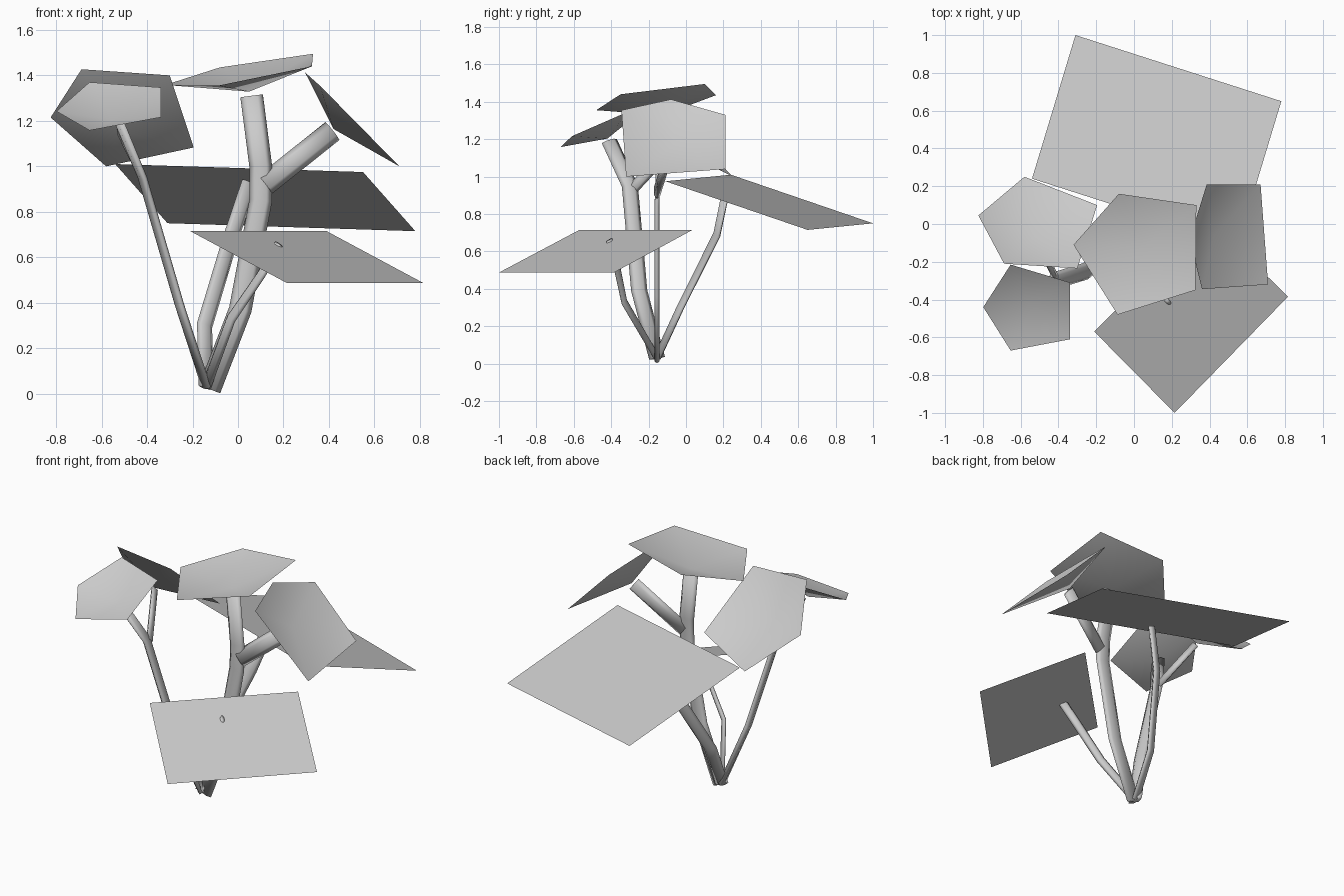
import bpy, bmesh
from math import cos, sin, pi
from mathutils import Vector

cube = bpy.data.objects.get("Cube")
if cube:
    bpy.data.objects.remove(cube)

grey = bpy.data.materials.new("plain_grey")
grey.use_nodes = True
grey.diffuse_color = (0.6, 0.6, 0.6, 1)
grey.node_tree.nodes["Principled BSDF"].inputs["Base Color"].default_value = (0.6, 0.6, 0.6, 1)


def add_object(name, bm, smooth=True):
    mesh = bpy.data.meshes.new(name)
    for face in bm.faces:
        face.smooth = smooth
    bm.to_mesh(mesh)
    bm.free()
    mesh.materials.append(grey)
    obj = bpy.data.objects.new(name, mesh)
    bpy.context.collection.objects.link(obj)


def stem(name, path, wide, width, thick, sides=6):
    """Flattened tube following a bent path."""
    bm = bmesh.new()
    pts = [Vector(p) for p in path]
    rings = []
    for i, p in enumerate(pts):
        along = (pts[min(i + 1, len(pts) - 1)] - pts[max(i - 1, 0)]).normalized()
        across = Vector(wide)
        across = (across - along * across.dot(along)).normalized()
        out = along.cross(across)
        angles = [2 * pi * k / sides for k in range(sides)]
        rings.append([bm.verts.new(p + across * cos(a) * width / 2 + out * sin(a) * thick / 2)
                      for a in angles])
    for low, high in zip(rings, rings[1:]):
        for k in range(sides):
            n = (k + 1) % sides
            bm.faces.new((low[k], low[n], high[n], high[k]))
    bm.faces.new(rings[0][::-1])
    bm.faces.new(rings[-1])
    bmesh.ops.recalc_face_normals(bm, faces=bm.faces)
    add_object(name, bm)


def leaf(name, corners):
    """Flat four-cornered leaf facing up."""
    bm = bmesh.new()
    face = bm.faces.new([bm.verts.new(c) for c in corners])
    face.normal_update()
    if face.normal.z < 0:
        face.normal_flip()
    add_object(name, bm, False)


def flower(name, rim, depth):
    """Shallow five-sided cup, its centre sunk below the rim."""
    bm = bmesh.new()
    pts = [Vector(p) for p in rim]
    centre = sum(pts, Vector()) / len(pts)
    normal = sum(((a - centre).cross(b - centre)
                  for a, b in zip(pts, pts[1:] + pts[:1])), Vector()).normalized()
    if normal.z < 0:
        normal.negate()
        pts.reverse()
    tip = bm.verts.new(centre - normal * depth)
    ring = [bm.verts.new(p) for p in pts]
    for a, b in zip(ring, ring[1:] + ring[:1]):
        bm.faces.new((tip, a, b))
    add_object(name, bm)


# Leaves
leaf("rear_leaf", [(-0.54, 0.24, 1.01), (-0.31, 1.0, 0.75), (0.78, 0.65, 0.715), (0.55, -0.11, 0.975)])
leaf("front_leaf", [(-0.21, -0.57, 0.715), (0.215, -1.0, 0.487), (0.815, -0.385, 0.487), (0.39, 0.035, 0.715)])

# Flower heads
flower("right_rear_flower", [(-0.824, 0.045, 1.215), (-0.58, 0.25, 1.0), (-0.195, 0.1, 1.083),
                             (-0.3, -0.235, 1.4), (-0.688, -0.21, 1.427)], 0.09)
flower("right_front_flower", [(-0.798, -0.44, 1.242), (-0.653, -0.67, 1.158), (-0.338, -0.61, 1.216),
                              (-0.338, -0.31, 1.347), (-0.653, -0.215, 1.37)], 0.07)
flower("top_flower", [(-0.087, -0.48, 1.355), (0.325, -0.35, 1.44), (0.33, 0.1, 1.495),
                      (-0.08, 0.16, 1.435), (-0.32, -0.11, 1.358)], 0.09)
flower("left_flower", [(0.295, -0.08, 1.413), (0.385, 0.21, 1.33), (0.67, 0.21, 1.04),
                       (0.71, -0.32, 1.0), (0.36, -0.345, 1.355)], 0.09)

# Stems, all rising from one root
root = (-0.14, -0.155, 0.03)
stem("front_leaf_stem", [root, (-0.03, -0.33, 0.33), (0.1, -0.37, 0.52), (0.18, -0.41, 0.658)],
     (0.78, -0.63, 0), 0.05, 0.025)
stem("rear_leaf_stem", [root, (-0.147, -0.03, 0.3), (-0.03, 0.165, 0.69), (0.05, 0.215, 0.93)],
     (0.88, 0.47, 0), 0.075, 0.03)
stem("top_flower_stem", [(-0.125, -0.155, 0.02), (0.01, -0.155, 0.37), (0.1, -0.155, 0.85),
                         (0.1, -0.15, 1.0), (0.06, -0.135, 1.31)], (1, 0, 0), 0.1, 0.03)
stem("left_flower_branch", [(0.12, -0.155, 0.92), (0.415, -0.08, 1.155)], (-0.6, 0, 0.8), 0.1, 0.04)
stem("right_flower_stem", [root, (-0.257, -0.25, 0.39), (-0.42, -0.3, 0.95), (-0.52, -0.41, 1.19)],
     (-0.25, 0.95, 0), 0.09, 0.035)
stem("right_rear_branch", [(-0.415, -0.28, 0.94), (-0.52, -0.08, 1.155)], (0.1, 0.6, -0.8), 0.06, 0.03)
